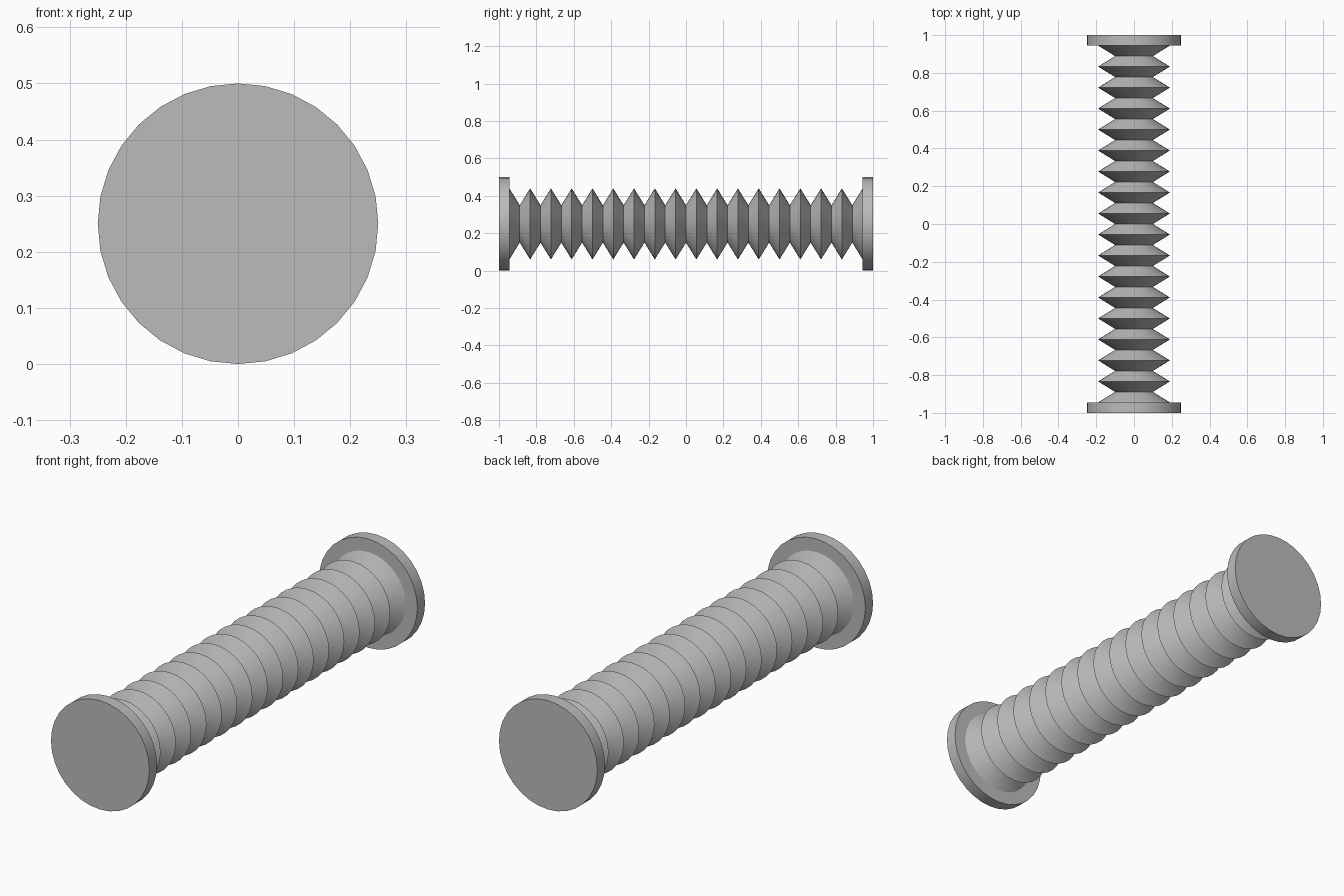
import bpy, bmesh, math

old = bpy.data.objects.get("Cube")
if old:
    bpy.data.objects.remove(old, do_unlink=True)

SIDES = 32
AXIS_HEIGHT = 0.25
FLANGE_RADIUS = 0.25
RIDGE_RADIUS = 0.19
VALLEY_RADIUS = 0.1
FOLDS = 17
PITCH = 2 / (FOLDS + 1)
FLANGE_THICKNESS = PITCH / 2

grey = bpy.data.materials.new("plain_grey")
grey.use_nodes = True
colour = (0.5, 0.5, 0.5, 1)
grey.diffuse_color = colour
grey.node_tree.nodes["Principled BSDF"].inputs["Base Color"].default_value = colour


def lathe(name, profile, capped):
    """Revolve (y, radius) points about the lengthwise axis."""
    bm = bmesh.new()
    rings = []
    for y, radius in profile:
        angles = [2 * math.pi * i / SIDES for i in range(SIDES)]
        rings.append([bm.verts.new((radius * math.sin(a), y, radius * math.cos(a)))
                      for a in angles])
    for a, b in zip(rings, rings[1:]):
        for i in range(SIDES):
            j = (i + 1) % SIDES
            bm.faces.new((a[i], a[j], b[j], b[i]))
    if capped:
        bm.faces.new(rings[0])
        bm.faces.new(rings[-1])
    bmesh.ops.recalc_face_normals(bm, faces=bm.faces)
    mesh = bpy.data.meshes.new(name)
    bm.to_mesh(mesh)
    bm.free()
    mesh.materials.append(grey)
    obj = bpy.data.objects.new(name, mesh)
    obj.location.z = AXIS_HEIGHT
    bpy.context.collection.objects.link(obj)
    bpy.ops.object.select_all(action="DESELECT")
    obj.select_set(True)
    bpy.context.view_layer.objects.active = obj
    bpy.ops.object.shade_smooth_by_angle(angle=math.radians(30))
    return obj


# Pleated tube: alternating ridges and valleys between the flanges
start = -1 + FLANGE_THICKNESS
pleats = [(start + i * PITCH / 2, VALLEY_RADIUS if i % 2 else RIDGE_RADIUS)
          for i in range(2 * FOLDS + 1)]
lathe("bellows", pleats, True)

# Round end plates
for name, side in (("front_flange", -1), ("back_flange", 1)):
    ends = (side, side * (1 - FLANGE_THICKNESS))
    lathe(name, [(y, FLANGE_RADIUS) for y in ends], True)
